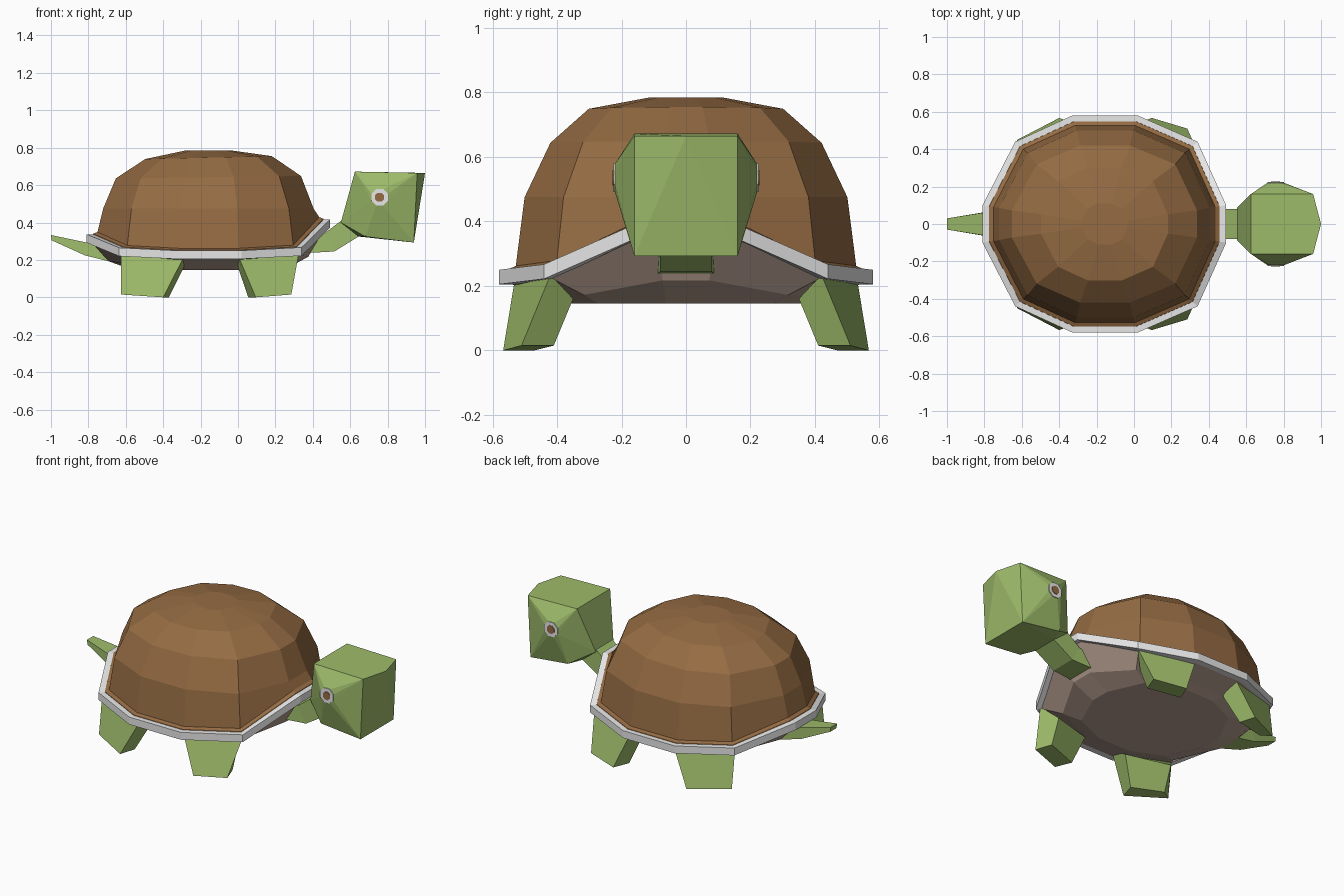
import bpy, bmesh, math

if "Cube" in bpy.data.objects:
    bpy.data.objects.remove(bpy.data.objects["Cube"])


def material(name, rgb):
    m = bpy.data.materials.new(name)
    m.diffuse_color = (*rgb, 1)
    m.use_nodes = True
    m.node_tree.nodes["Principled BSDF"].inputs["Base Color"].default_value = m.diffuse_color
    return m


GREEN = material("skin green", (0.34, 0.50, 0.145))
BROWN = material("shell brown", (0.30, 0.148, 0.056))
WHITE = material("rim light grey", (0.83, 0.83, 0.83))
BELLY = material("belly taupe", (0.50, 0.37, 0.30))


def finish(bm, name, mat):
    bmesh.ops.recalc_face_normals(bm, faces=bm.faces)
    me = bpy.data.meshes.new(name)
    bm.to_mesh(me)
    bm.free()
    me.materials.append(mat)
    ob = bpy.data.objects.new(name, me)
    bpy.context.collection.objects.link(ob)
    return ob


def loft(name, mat, rings, start_cap=True, end_cap=True, loop=False):
    """Skin a list of equally long vertex rings."""
    bm = bmesh.new()
    vs = [[bm.verts.new(p) for p in r] for r in rings]
    n = len(vs[0])
    pairs = list(zip(vs, vs[1:])) + ([(vs[-1], vs[0])] if loop else [])
    for a, b in pairs:
        for i in range(n):
            j = (i + 1) % n
            bm.faces.new((a[i], a[j], b[j], b[i]))
    if start_cap and not loop:
        bm.faces.new(vs[0][::-1])
    if end_cap and not loop:
        bm.faces.new(vs[-1])
    return finish(bm, name, mat)


# Rim outline: half of the twelve corners, mirrored across y
half = [(0.493, 0.10, 0.417), (0.34, 0.44, 0.267), (0.02, 0.58, 0.25),
        (-0.33, 0.58, 0.25), (-0.635, 0.44, 0.265), (-0.81, 0.10, 0.337)]
outline = half + [(x, -y, z) for x, y, z in reversed(half)]
CX = -0.157


def ring(sx, sy=None, dz=0.0, z=None, tilt=0.0, follow=0.0):
    """Scaled outline, either following the rim height or set to height z."""
    sy = sx if sy is None else sy
    return [(CX + (x - CX) * sx, y * sy,
             pz + dz if z is None else z + tilt * (x - CX) + follow * (pz - 0.25))
            for x, y, pz in outline]


# Shell rim
loft("shell_rim", WHITE,
     [ring(1, dz=-0.045), ring(1), ring(0.945), ring(0.935, dz=-0.045)], loop=True)

# Domed shell with a narrow lip inside the rim
loft("shell_dome", BROWN,
     [ring(0.95, dz=-0.01), ring(0.945, dz=0.003), ring(0.91, dz=0.012),
      ring(0.863, z=0.475), ring(0.76, 0.725, z=0.642, tilt=0.01),
      ring(0.52, z=0.747, tilt=0.012), ring(0.19, z=0.785)], start_cap=False)

# Belly: sloping skirt, then a shallow bottom
loft("belly", BELLY, [ring(0.96, dz=-0.04), ring(0.82, 0.72, z=0.167, follow=0.3),
                      ring(0.62, 0.62, z=0.146)], start_cap=False)

# Legs: bottom and top quads, mirrored to both sides
legs = {
    "front_leg": ([(0.095, 0.567, 0), (0.285, 0.51, 0.015), (0.25, 0.41, 0.015), (0.055, 0.47, 0)],
                  [(0.0, 0.53, 0.225), (0.325, 0.42, 0.235), (0.25, 0.35, 0.16), (0.0, 0.42, 0.16)]),
    "rear_leg": ([(-0.40, 0.567, 0), (-0.625, 0.45, 0.015), (-0.565, 0.41, 0.015), (-0.37, 0.47, 0)],
                 [(-0.285, 0.53, 0.225), (-0.625, 0.42, 0.235), (-0.56, 0.35, 0.16), (-0.29, 0.42, 0.16)]),
}
for name, (low, high) in legs.items():
    for side, s in (("left", 1), ("right", -1)):
        loft(f"{name}_{side}", GREEN,
             [[(x, s * y, z) for x, y, z in r] for r in (low, high)])


# Neck and tail: tapering four-sided sections (top x, top z, bottom x, bottom z, half width)
def limb(name, sections):
    loft(name, GREEN, [[(tx, -w, tz), (tx, w, tz), (bx, w, bz), (bx, -w, bz)]
                       for tx, tz, bx, bz, w in sections])


limb("neck", [(0.30, 0.30, 0.33, 0.235, 0.09), (0.46, 0.34, 0.515, 0.245, 0.08),
              (0.552, 0.41, 0.645, 0.325, 0.08), (0.60, 0.44, 0.68, 0.36, 0.08)])
limb("tail", [(-1.0, 0.333, -0.997, 0.305, 0.03), (-0.81, 0.293, -0.82, 0.225, 0.06),
              (-0.62, 0.25, -0.62, 0.175, 0.085)])

# Head: hull of its corners, with the cheeks rising to the eye sockets
EX, EZ = 0.757, 0.535


def eye_ring(r, y):
    return [(EX + r * math.cos(math.pi / 8 * (2 * i + 1)), y,
             EZ + r * math.sin(math.pi / 8 * (2 * i + 1))) for i in range(8)]


corners = [(0.625, 0.16, 0.672), (0.958, 0.16, 0.665), (0.94, 0.16, 0.293),
           (0.68, 0.17, 0.325), (0.58, 0.10, 0.51), (0.55, 0.085, 0.40),
           (0.645, 0.085, 0.325)] + eye_ring(0.046, 0.221)
bm = bmesh.new()
for x, y, z in corners:
    for s in (1, -1):
        bm.verts.new((x, s * y, z))
bm.verts.new((1.0, 0, 0.665))
bmesh.ops.convex_hull(bm, input=bm.verts)
bmesh.ops.dissolve_limit(bm, angle_limit=math.radians(1), verts=bm.verts, edges=bm.edges)
finish(bm, "head", GREEN)

# Eyes: pale disc with a brown pupil plate
for side, s in (("left", 1), ("right", -1)):
    loft(f"eye_{side}", WHITE, [eye_ring(0.048, s * 0.220), eye_ring(0.048, s * 0.225)])
    loft(f"pupil_{side}", BROWN, [eye_ring(0.026, s * 0.222), eye_ring(0.026, s * 0.228)])
